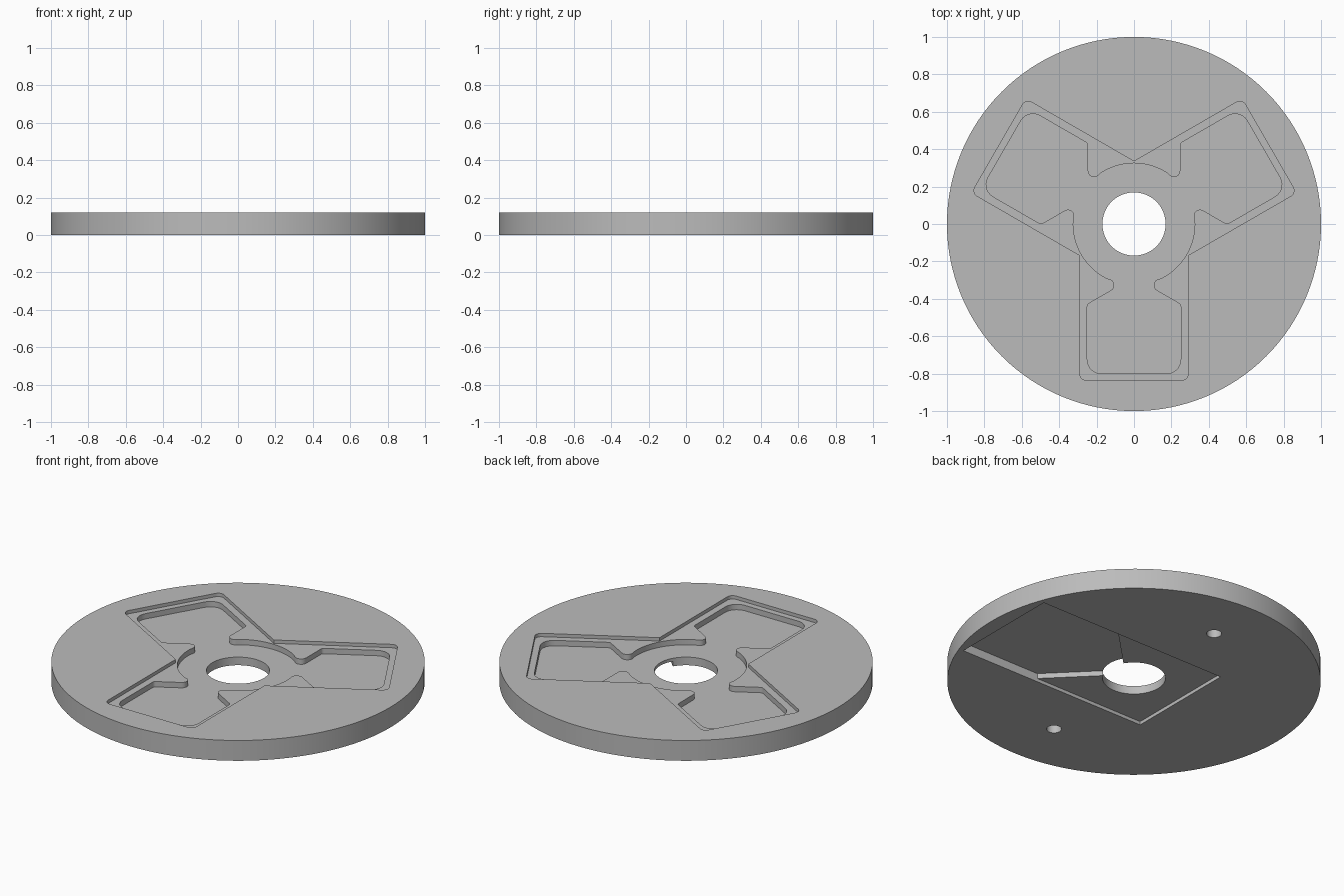
import bpy, bmesh, math
from mathutils import Vector, Matrix

if "Cube" in bpy.data.objects:
    bpy.data.objects.remove(bpy.data.objects["Cube"])

H = 0.12           # disc thickness
LEDGE = 0.10       # shallow pocket floor
FLOOR = 0.068      # deep pocket floor
ARC_R = 0.325      # centre well radius

grey = bpy.data.materials.new("plain grey")
grey.diffuse_color = (0.5, 0.5, 0.5, 1)
grey.use_nodes = True
grey.node_tree.nodes["Principled BSDF"].inputs["Base Color"].default_value = grey.diffuse_color


def prism(name, pts, z0, z1):
    """Extrude a closed outline between two heights."""
    bm = bmesh.new()
    face = bm.faces.new([bm.verts.new((p[0], p[1], z0)) for p in pts])
    ext = bmesh.ops.extrude_face_region(bm, geom=[face])
    verts = [g for g in ext["geom"] if isinstance(g, bmesh.types.BMVert)]
    bmesh.ops.translate(bm, verts=verts, vec=(0, 0, z1 - z0))
    bmesh.ops.recalc_face_normals(bm, faces=bm.faces)
    mesh = bpy.data.meshes.new(name)
    bm.to_mesh(mesh)
    bm.free()
    mesh.materials.append(grey)
    ob = bpy.data.objects.new(name, mesh)
    bpy.context.collection.objects.link(ob)
    return ob


def circle(r, n, cx=0, cy=0):
    return [(cx + r * math.cos(2 * math.pi * i / n),
             cy + r * math.sin(2 * math.pi * i / n)) for i in range(n)]


def rounded(pts, steps=7):
    """Round each corner of (x, y, radius) points with a tangent arc."""
    out = []
    for i, (x, y, r) in enumerate(pts):
        p = Vector((x, y))
        if r == 0:
            out.append(p)
            continue
        a = (Vector(pts[i - 1][:2]) - p).normalized()
        b = (Vector(pts[(i + 1) % len(pts)][:2]) - p).normalized()
        half = a.angle(b) / 2
        centre = p + (a + b).normalized() * (r / math.sin(half))
        start = p + a * (r / math.tan(half)) - centre
        end = p + b * (r / math.tan(half)) - centre
        sweep = start.angle_signed(end)      # clockwise positive
        for k in range(steps + 1):
            out.append(centre + Matrix.Rotation(-sweep * k / steps, 2) @ start)
    return out


def three_fold(pts):
    """Repeat one lobe's points three times about the centre."""
    out = []
    for k in range(3):
        m = Matrix.Rotation(math.radians(120 * k), 2)
        for x, y, r in pts:
            q = m @ Vector((x, y))
            out.append((q.x, q.y, r))
    return out


# Disc body
disc = prism("disc_plate", circle(1, 128), 0, H)

# Shallow three-lobed ledge outline
shallow = three_fold([(-0.29, -0.835, 0.035), (0.29, -0.835, 0.035),
                      (0.29, -0.1674, 0)])

# Deep three-lobed pocket: wide lobes, narrow necks, round centre
lobe = [(0.25, -0.8, 0.075), (0.25, -0.43, 0.02), (0.058, -0.319, 0.033)]
deep_lobe = [(-x, y, r) for x, y, r in reversed(lobe)] + lobe
for i in range(17):
    a = math.radians(-63 + 66 * i / 16)
    deep_lobe.append((ARC_R * math.cos(a), ARC_R * math.sin(a), 0))
deep = three_fold(deep_lobe)

# Underside recess, with a deeper channel flaring out from the centre hole
channel = [(0.04, -0.02), (0.06, -0.02 + 0.02 - 0.005), (0.395, -0.335), (0.912, -0.335),
           (0.912, 0.335), (0.395, 0.335), (0.06, 0.005)]
channel = channel[2:6] + [(0.06, 0.0)]

cutters = [
    prism("ledge_cutter", rounded(shallow), LEDGE, H + 0.1),
    prism("pocket_cutter", rounded(deep), FLOOR, H + 0.11),
    prism("centre_hole_cutter", circle(0.169, 64), -0.2, H + 0.2),
    prism("recess_cutter", [(-0.324, -0.335), (0.912, -0.335),
                            (0.912, 0.335), (-0.324, 0.335)], -0.1, 0.02),
    prism("channel_cutter", channel, -0.11, 0.05),
    prism("rear_pin_cutter", circle(0.04, 32, 0, 0.667), -0.1, 0.052),
    prism("front_pin_cutter", circle(0.04, 32, 0, -0.667), -0.1, 0.052),
]

# Cut each pocket and hole out of the disc
bpy.context.view_layer.objects.active = disc
disc.select_set(True)
for c in cutters:
    c.hide_render = True
    mod = disc.modifiers.new(c.name, "BOOLEAN")
    mod.operation = "DIFFERENCE"
    mod.solver = "EXACT"
    mod.object = c
    bpy.ops.object.modifier_apply(modifier=mod.name)
for c in cutters:
    bpy.data.objects.remove(c)

bpy.ops.object.select_all(action="DESELECT")
disc.select_set(True)
bpy.ops.object.shade_smooth_by_angle(angle=math.radians(30))
